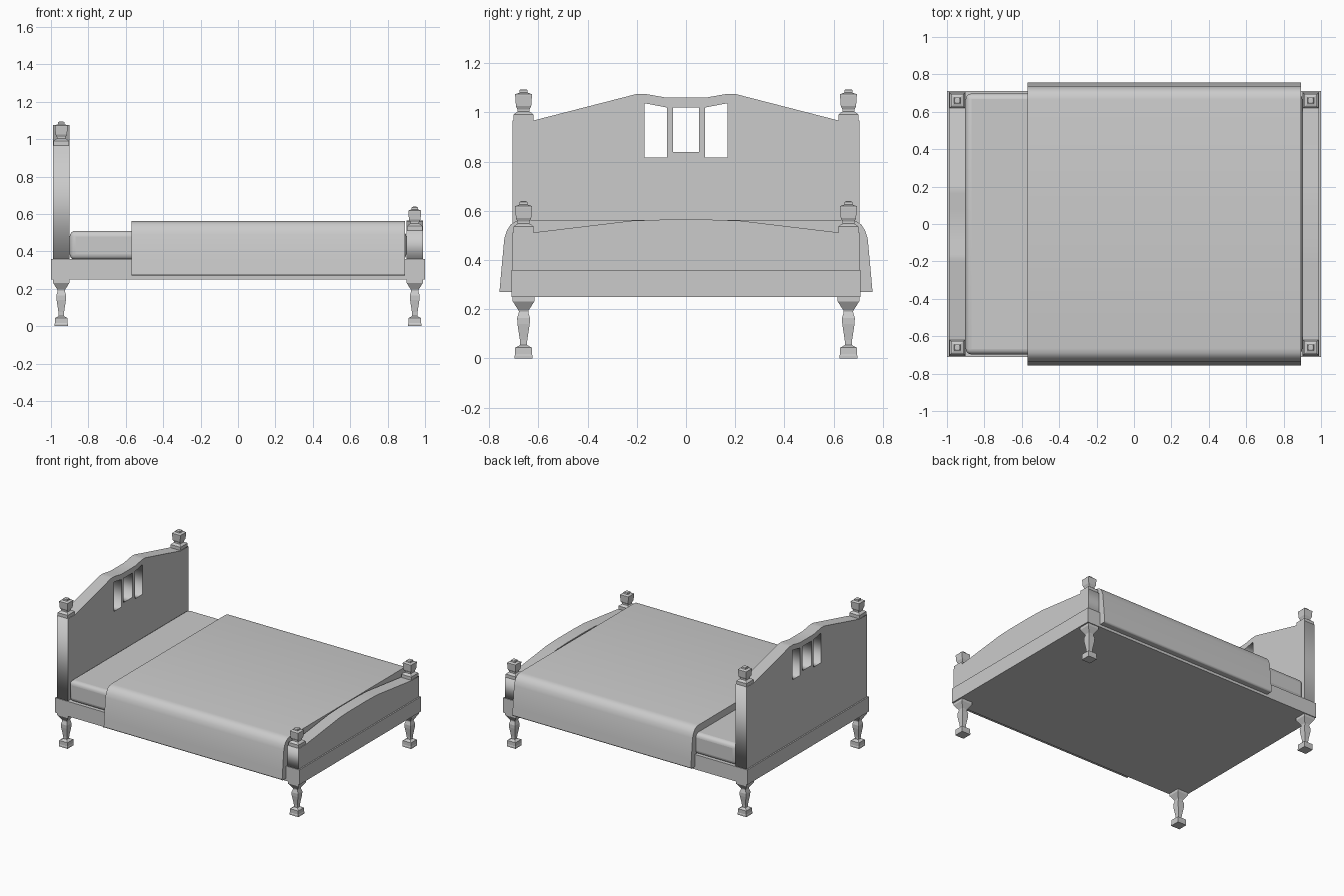
import bpy, bmesh, math

if "Cube" in bpy.data.objects:
    bpy.data.objects.remove(bpy.data.objects["Cube"])


def box(name, x, y, z, bevel=0.0, segments=3):
    bpy.ops.mesh.primitive_cube_add(size=1)
    ob = bpy.context.object
    ob.name = name
    ob.location = [(a + b) / 2 for a, b in (x, y, z)]
    ob.scale = [b - a for a, b in (x, y, z)]
    bpy.ops.object.transform_apply(location=True, rotation=False, scale=True)
    if bevel:
        m = ob.modifiers.new("soft_edges", 'BEVEL')
        m.width, m.segments = bevel, segments
        bpy.ops.object.shade_smooth_by_angle(angle=math.radians(40))
    return ob


def board(name, loops, x0, x1):
    """Flat y-z outline (later loops are holes) extruded from x0 to x1."""
    cu = bpy.data.curves.new(name, 'CURVE')
    cu.dimensions, cu.fill_mode = '2D', 'BOTH'
    cu.extrude = (x1 - x0) / 2
    for pts in loops:
        sp = cu.splines.new('POLY')
        sp.points.add(len(pts) - 1)
        for p, (y, z) in zip(sp.points, pts):
            p.co = (y, z, 0, 1)
        sp.use_cyclic_u = True
    ob = bpy.data.objects.new(name, cu)
    bpy.context.collection.objects.link(ob)
    ob.location.x = (x0 + x1) / 2
    ob.rotation_euler = (math.pi / 2, 0, math.pi / 2)
    bpy.ops.object.select_all(action='DESELECT')
    ob.select_set(True)
    bpy.context.view_layer.objects.active = ob
    bpy.ops.object.convert(target='MESH')
    return bpy.context.object


def square_turning(name, profile, x, y, z):
    """Stack of square sections given as (half width, height)."""
    bm = bmesh.new()
    rings = [[bm.verts.new((sx * r, sy * r, h))
              for sx, sy in ((-1, -1), (1, -1), (1, 1), (-1, 1))] for r, h in profile]
    for a, b in zip(rings, rings[1:]):
        for i in range(4):
            j = (i + 1) % 4
            bm.faces.new((a[i], a[j], b[j], b[i]))
    bm.faces.new(rings[0][::-1])
    bm.faces.new(rings[-1])
    me = bpy.data.meshes.new(name)
    bm.to_mesh(me)
    bm.free()
    ob = bpy.data.objects.new(name, me)
    ob.location = (x, y, z)
    bpy.context.collection.objects.link(ob)


def mirrored(half):
    return half + [(-y, z) for y, z in reversed(half)]


# Bed base
box("bed_frame", (-1, 1), (-.71, .71), (.25, .36))

# Headboard with three window openings
head = mirrored([(.705, .35), (.705, .967), (.62, .967), (.2, 1.075), (.165, 1.075), (.08, 1.06)])
side_hole = [(.078, .817), (.168, .817), (.168, 1.037), (.078, 1.02)]
mid_hole = [(-.052, .84), (.052, .84), (.052, 1.02), (-.052, 1.02)]
board("headboard", [head, side_hole, [(-y, z) for y, z in side_hole], mid_hole], -.99, -.9)

# Footboard
foot = mirrored([(.705, .35), (.705, .512), (.62, .512), (.22, .56), (.1, .564)])
board("footboard", [foot], .9, .99)

# Mattress
box("mattress", (-.9, .9), (-.697, .697), (.355, .51), .03, 4)

# Blanket draped over both sides
drape = mirrored([(.758, .27), (.752, .34), (.738, .49), (.728, .52), (.712, .545), (.69, .558), (.665, .562)])
blanket = board("blanket", [drape], -.57, .892)
m = blanket.modifiers.new("soft_edges", 'BEVEL')
m.width, m.segments, m.angle_limit = .01, 2, math.radians(50)
bpy.ops.object.shade_smooth_by_angle(angle=math.radians(40))

# Legs and finials at the four corners
leg = [(.036, 0), (.036, .012), (.034, .016), (.034, .044), (.022, .05), (.014, .055),
       (.015, .075), (.025, .14), (.026, .165), (.019, .188), (.02, .195),
       (.044, .232), (.044, .252)]
finial = [(.041, -.005), (.041, .024), (.034, .03), (.024, .036), (.024, .044), (.031, .058),
          (.034, .1), (.034, .107), (.017, .113), (.016, .124), (.01, .127)]
for sx, end, top in ((-1, "head", .967), (1, "foot", .512)):
    for sy, side in ((-1, "front"), (1, "back")):
        square_turning(f"{end}_{side}_leg", leg, sx * .945, sy * .66, 0)
        square_turning(f"{end}_{side}_finial", finial, sx * .945, sy * .66, top)
